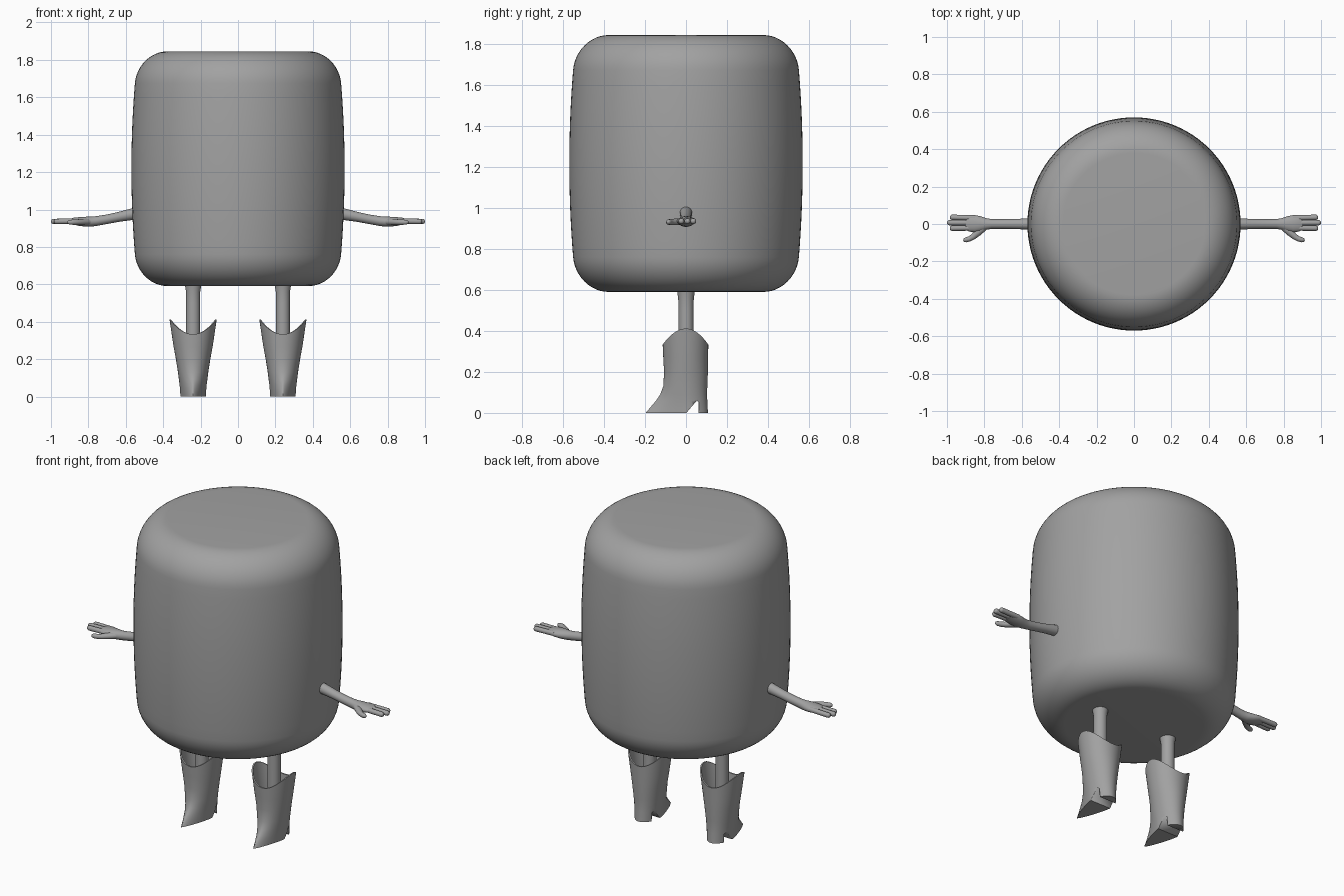
import bpy, bmesh
from math import sin, cos, pi, sqrt, radians
from mathutils import Vector

if "Cube" in bpy.data.objects:
    bpy.data.objects.remove(bpy.data.objects["Cube"])

grey = bpy.data.materials.new("plain grey")
grey.use_nodes = True
grey.diffuse_color = (0.36, 0.36, 0.36, 1)
grey.node_tree.nodes["Principled BSDF"].inputs["Base Color"].default_value = (0.36, 0.36, 0.36, 1)


def loft(bm, rings):
    """Skin a closed surface over rings of equal length and cap both ends."""
    loops = [[bm.verts.new(p) for p in ring] for ring in rings]
    n = len(loops[0])
    for a, b in zip(loops, loops[1:]):
        for i in range(n):
            j = (i + 1) % n
            bm.faces.new((a[i], a[j], b[j], b[i]))
    bm.faces.new(loops[0][::-1])
    bm.faces.new(loops[-1])


def finish(bm, name, mirror=False, angle=40):
    bmesh.ops.recalc_face_normals(bm, faces=bm.faces)
    mesh = bpy.data.meshes.new(name)
    bm.to_mesh(mesh)
    bm.free()
    mesh.materials.append(grey)
    ob = bpy.data.objects.new(name, mesh)
    bpy.context.collection.objects.link(ob)
    bpy.ops.object.select_all(action='DESELECT')
    ob.select_set(True)
    bpy.context.view_layer.objects.active = ob
    bpy.ops.object.shade_smooth_by_angle(angle=radians(angle))
    if mirror:
        ob.modifiers.new("mirror", 'MIRROR')
    return ob


def circle(r, z, x=0, n=96):
    return [(x + r * cos(2 * pi * i / n), r * sin(2 * pi * i / n), z) for i in range(n)]


# Barrel body: gentle bulge with rounded rims
MID, HALF, RIM, INSET = 1.218, 0.627, 0.17, 0.155
lower = []
for k in range(13):
    a = pi / 2 * k / 12
    lower.append((RIM * (1 - cos(a)), INSET * (1 - sin(a))))
lower += [(RIM + (HALF - RIM) * k / 8, 0) for k in range(1, 9)]
half = [(HALF - d, 0.57 - 0.035 * ((HALF - d) / HALF) ** 2 - cut) for d, cut in lower]
bm = bmesh.new()
loft(bm, [circle(r, MID - h) for h, r in half] + [circle(r, MID + h) for h, r in half[-2::-1]])
finish(bm, "body")

# Legs
bm = bmesh.new()
loft(bm, [circle(r, z, 0.24, 32) for z, r in
          ((0.15, 0.037), (0.5, 0.037), (0.56, 0.038), (0.585, 0.042), (0.62, 0.046))])
finish(bm, "legs", mirror=True)


# Boots: pointed toe, scalloped opening, notched heel
def boot_ring(z, front, back, width, point=1.0, scallop=0.0, n=48):
    ring = []
    for i in range(n):
        c, s = cos(2 * pi * i / n), sin(2 * pi * i / n)
        p = point if s < 0 else 1.0
        x = abs(c) ** p * (1 if c > 0 else -1)
        y = abs(s) ** p * (-front if s < 0 else back)
        ring.append((0.24 + width * x, y, z + scallop * c * c))
    return ring


outer = [(0, .197, .107, .068, 1.6), (.02, .18, .106, .069, 1.5), (.06, .146, .104, .072, 1.3),
         (.09, .126, .103, .076, 1.15), (.13, .111, .104, .081), (.2, .107, .107, .092),
         (.27, .111, .108, .105)]
rings = [boot_ring(*r) for r in outer]
rings += [boot_ring(0.333, 0.114, 0.109, 0.126, 1, 0.079),
          boot_ring(0.333, 0.106, 0.101, 0.118, 1, 0.079),
          boot_ring(0.27, 0.102, 0.099, 0.096),
          boot_ring(0.17, 0.096, 0.094, 0.078)]
bm = bmesh.new()
loft(bm, rings)
boots = finish(bm, "boots")

notch = [(0.0, -0.002), (0.053, 0.06), (0.062, 0.052), (0.062, -0.002)]
bm = bmesh.new()
loft(bm, [[(x, y, z) for y, z in notch] for x in (0.1, 0.4)])
cutter = finish(bm, "heel_cutter")
cutter.hide_render = True
cut = boots.modifiers.new("heel", 'BOOLEAN')
cut.operation, cut.object, cut.solver = 'DIFFERENCE', cutter, 'EXACT'
bpy.context.view_layer.objects.active = boots
bpy.ops.object.modifier_apply(modifier=cut.name)
bpy.data.objects.remove(cutter)
boots.modifiers.new("mirror", 'MIRROR')


# Arms and hands: elliptical tubes of (x, y, z, half width, half height)
def limb(bm, stations, n=20):
    pts = [Vector(s[:3]) for s in stations]
    rings = []
    for k, (x, y, z, w, h) in enumerate(stations):
        d = (pts[min(k + 1, len(pts) - 1)] - pts[max(k - 1, 0)]).normalized()
        side = Vector((0, 0, 1)).cross(d).normalized()
        up = d.cross(side)
        rings.append([pts[k] + side * w * cos(2 * pi * i / n) + up * h * sin(2 * pi * i / n)
                      for i in range(n)])
    loft(bm, rings)


def finger(bm, start, end, r):
    a, b = Vector(start), Vector(end)
    d = (b - a).normalized()
    stations = [(*a, r, r)]
    for k in range(6):
        t = pi / 2 * k / 5
        stations.append((*(b - d * r * (1 - sin(t))), r * max(cos(t), 0.1), r * max(cos(t), 0.1)))
    limb(bm, stations, 14)


bm = bmesh.new()
limb(bm, [(.53, 0, .982, .032, .033), (.58, 0, .972, .029, .030), (.64, 0, .96, .027, .026),
          (.70, 0, .948, .026, .025), (.76, 0, .938, .026, .026), (.79, 0, .935, .031, .027),
          (.82, 0, .935, .041, .026), (.85, .001, .936, .046, .023), (.88, .004, .938, .044, .018),
          (.90, .005, .938, .036, .012)])
for y, tip in ((-0.023, 0.985), (0.007, 1.0), (0.036, 0.985)):
    finger(bm, (0.85, y * 0.9, 0.938), (tip, y, 0.936), 0.0145)
limb(bm, [(.80, -.015, .934, .02, .018), (.835, -.045, .933, .02, .017), (.86, -.068, .932, .016, .015),
          (.88, -.08, .932, .014, .014), (.90, -.085, .932, .013, .013), (.91, -.087, .932, .008, .008),
          (.913, -.087, .932, .002, .002)], 14)
finish(bm, "arms", mirror=True, angle=60)
